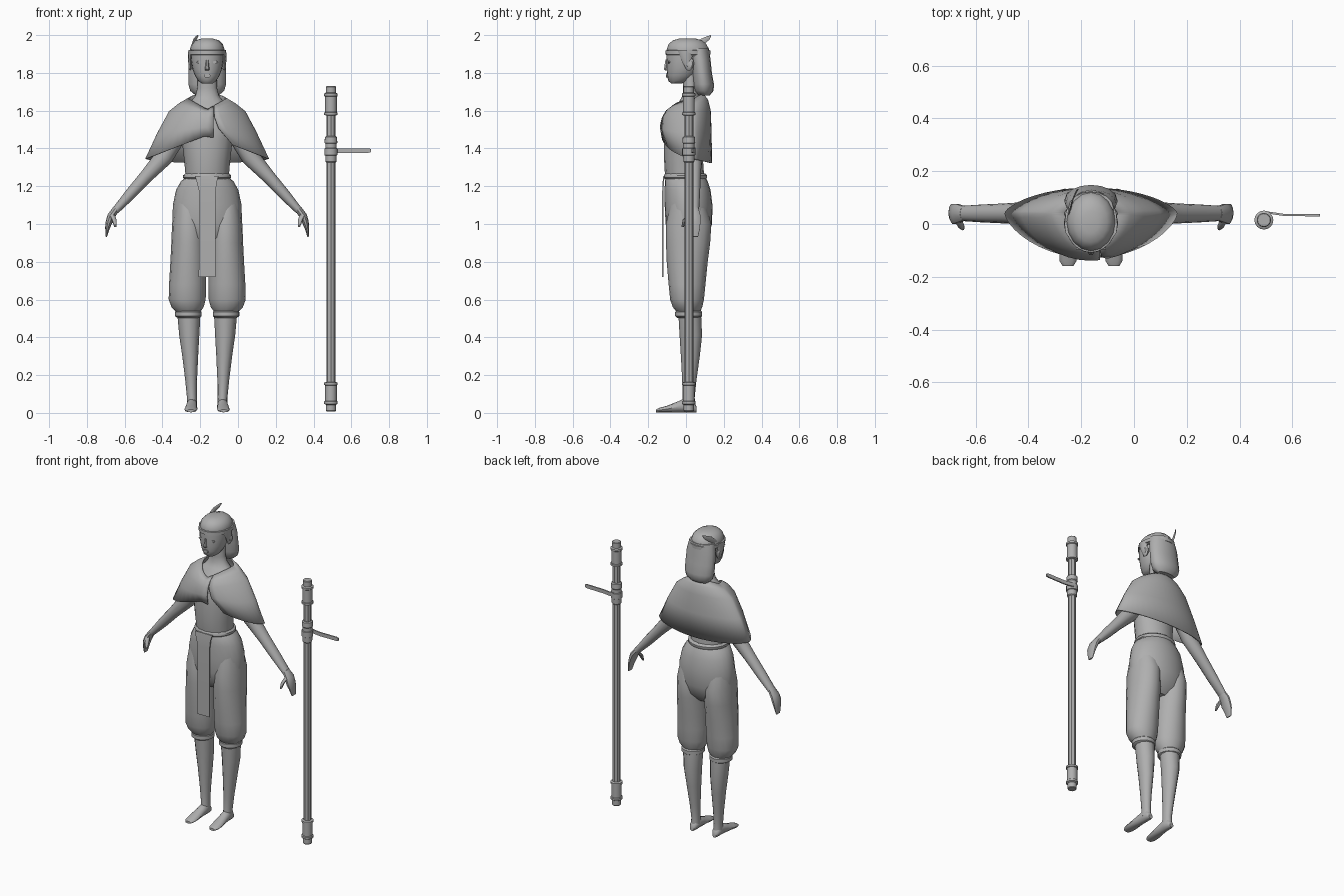
import bpy, bmesh, math
from mathutils import Vector as V

CX = -0.163          # centre line of the figure
grey = bpy.data.materials.new("clay grey")
grey.diffuse_color = (0.43, 0.43, 0.43, 1)


def loft(name, rings, closed=True, caps=True, angle=40):
    """Skin a list of point rings that share one point count."""
    bm = bmesh.new()
    vs = [[bm.verts.new(p) for p in r] for r in rings]
    n = len(rings[0])
    for a, b in zip(vs, vs[1:]):
        for i in range(n if closed else n - 1):
            j = (i + 1) % n
            bm.faces.new((a[i], a[j], b[j], b[i]))
    if caps and closed:
        bm.faces.new(vs[0][::-1])
        bm.faces.new(vs[-1])
    bmesh.ops.recalc_face_normals(bm, faces=bm.faces)
    me = bpy.data.meshes.new(name)
    bm.to_mesh(me)
    bm.free()
    me.materials.append(grey)
    ob = bpy.data.objects.new(name, me)
    bpy.context.collection.objects.link(ob)
    bpy.context.view_layer.objects.active = ob
    ob.select_set(True)
    if angle:
        bpy.ops.object.shade_smooth_by_angle(angle=math.radians(angle))
    ob.select_set(False)
    return ob


def oval(c, u, v, n=16):
    c, u, v = V(c), V(u), V(v)
    return [c + u * math.cos(2 * math.pi * i / n) + v * math.sin(2 * math.pi * i / n)
            for i in range(n)]


def stack(name, rows, x=CX, n=16, angle=40):
    """Rows of (z, half width, front y, back y, x offset)."""
    rings = []
    for r in rows:
        z, a, f, b = r[:4]
        dx = r[4] if len(r) > 4 else 0
        rings.append(oval((x + dx, (f + b) / 2, z), (a, 0, 0), (0, (b - f) / 2, 0), n))
    return loft(name, rings, angle=angle)


# Torso and neck
stack("torso", [(1.2, .115, -.1, .1), (1.27, .116, -.112, .095), (1.34, .122, -.116, .09),
                (1.45, .135, -.118, .09), (1.55, .15, -.105, .1), (1.61, .13, -.075, .095),
                (1.65, .085, -.035, .08), (1.68, .062, -.018, .068), (1.72, .052, -.015, .06),
                (1.8, .05, -.02, .06)])

# Trousers: hips plus two baggy legs
stack("hips", [(1.245, .117, -.108, .105), (1.225, .14, -.112, .115), (1.18, .165, -.113, .13),
               (1.1, .182, -.113, .14), (1.0, .184, -.108, .138), (.93, .17, -.09, .115),
               (.88, .12, -.05, .07)], n=24)
stack("waist_band", [(1.235, .118, -.108, .104), (1.245, .127, -.117, .112),
                     (1.258, .127, -.117, .112), (1.268, .116, -.11, .1)], n=20)
for s, side in ((-1, "right"), (1, "left")):
    stack(side + "_trouser_leg",
          [(1.12, .07, -.08, .1, s * .1), (1.0, .087, -.106, .134, s * .099),
           (.9, .091, -.106, .128, s * .099), (.8, .094, -.102, .115, s * .101),
           (.68, .098, -.092, .103, s * .104), (.6, .098, -.084, .095, s * .106),
           (.56, .085, -.07, .086, s * .104), (.535, .064, -.05, .075, s * .1)])
    stack(side + "_cuff",
          [(.545, .06, -.045, .075, s * .1), (.535, .07, -.057, .085, s * .1),
           (.512, .07, -.057, .085, s * .1), (.502, .055, -.045, .072, s * .1)])
    # Lower leg
    stack(side + "_calf",
          [(.52, .061, -.04, .08, s * .097), (.41, .053, -.034, .085, s * .095),
           (.3, .042, -.027, .073, s * .09), (.17, .031, -.02, .055, s * .085),
           (.08, .026, -.018, .046, s * .081), (.03, .027, -.025, .05, s * .081)], n=12)
    # Foot, lofted from heel to toe
    loft(side + "_foot",
         [oval((CX + s * ox, y, (h + .003) / 2), (w, 0, 0), (0, 0, (h - .003) / 2), 12)
          for y, w, h, ox in ((.056, .014, .035, .081), (.04, .025, .06, .081),
                              (0, .028, .08, .081), (-.04, .03, .062, .083),
                              (-.1, .034, .038, .086), (-.14, .032, .027, .087),
                              (-.16, .02, .018, .087))])
    # Arm and hand: x offset, z, half thickness, half width in y
    arm = [(.13, 1.53, .06, .055), (.225, 1.36, .05, .045), (.325, 1.25, .036, .038),
           (.41, 1.155, .03, .034), (.485, 1.072, .02, .029)]
    d = V((s * .7, 0, .7))
    loft(side + "_arm", [oval((CX + s * x, .04, z), d * t, (0, w, 0), 12)
                         for x, z, t, w in arm])
    hand = [(.478, 1.085, .019, .027, .04), (.507, 1.045, .02, .038, .04),
            (.52, 1.01, .017, .04, .038), (.528, .98, .012, .034, .042),
            (.535, .932, .004, .02, .045)]
    loft(side + "_hand", [oval((CX + s * x, y, z), (s * t, 0, t * .3), (0, w, 0), 10)
                          for x, z, t, w, y in hand])
    loft(side + "_thumb", [oval((CX + s * x, y, z), (t, 0, 0), (0, t, 0), 8)
                           for x, y, z, t in ((.505, .02, 1.05, .015), (.493, -.005, 1.022, .013),
                                              (.486, -.018, .985, .006))])

# Hanging sash
loft("front_sash", [[(CX + x0, y - .004, z), (CX + x1, y - .004, z),
                     (CX + x1, y + .003, z), (CX + x0, y + .003, z)]
                    for z, x0, x1, y in ((1.255, -.065, .06, -.116), (1.22, -.055, .05, -.12),
                                         (1.17, -.042, .045, -.122), (.9, -.044, .045, -.123),
                                         (.72, -.045, .044, -.122))], angle=30)

# Cape: open rings from collar to hem, slit at the front and parted at the hem
cape = []
# half width, front y, back y, z at front / side / back, x of right-hand slit edge
for a, f, b, zf, zs, zb, gap in ((.1, -.08, .09, 1.605, 1.662, 1.69, .036),
                                 (.15, -.108, .115, 1.59, 1.635, 1.655, .036),
                                 (.2, -.126, .128, 1.56, 1.595, 1.6, .038),
                                 (.262, -.136, .133, 1.515, 1.48, 1.48, .06),
                                 (.325, -.127, .135, 1.47, 1.345, 1.322, .135)):
    t0 = -math.pi / 2 + math.asin(gap / a)
    t1 = 1.5 * math.pi + math.asin(.034 / a)
    ring = []
    for i in range(41):
        t = t0 + (t1 - t0) * i / 40
        c, sn = math.cos(t), math.sin(t)
        k = abs(sn) ** 1.35
        y = .04 + k * ((f - .04) if sn < 0 else (b - .04))
        g = 1 - abs(c) if sn < 0 else k
        z = zs + g * ((zf if sn < 0 else zb) - zs)
        ring.append((CX + a * c, y, z))
    cape.append(ring)
cape_ob = loft("cape", cape, closed=False, angle=50)
m = cape_ob.modifiers.new("cloth thickness", 'SOLIDIFY')
m.thickness = .006
m.offset = 0

# Head
stack("head", [(1.745, .03, -.08, -.02), (1.757, .047, -.093, .02), (1.785, .065, -.1, .05),
               (1.82, .078, -.102, .07), (1.87, .086, -.104, .08), (1.92, .087, -.102, .09)], n=20)
loft("nose", [oval((CX, y, z), (w, 0, 0), (0, .01, 0), 6)
              for y, z, w in ((-.1, 1.87, .006), (-.108, 1.82, .012), (-.1, 1.812, .01))])
loft("mouth", [oval((CX, y, 1.785), (.018, 0, 0), (0, 0, .011), 10) for y in (-.106, -.094)])
for s, side in ((-1, "right"), (1, "left")):
    loft(side + "_eye", [oval((CX + s * .04, y, 1.857), (.017, 0, 0), (0, 0, .007), 8)
                         for y in (-.096, -.086)])
    loft(side + "_ear", [oval((CX + s * x, .02, 1.845), (0, w, 0), (0, w * .2, w * 1.6), 10)
                         for x, w in ((.078, .014), (.09, .022), (.099, .014))])
    # Side lock in front of the ear
    stack(side + "_side_lock", [(1.92, .012, -.045, .04, s * .088), (1.87, .013, -.025, .03, s * .09),
                                (1.82, .006, 0, .03, s * .088)], n=8)

# Hair: crown plus long back fall
stack("hair_crown", [(1.89, .09, -.1, .12), (1.925, .092, -.102, .122), (1.952, .083, -.092, .108),
                     (1.972, .062, -.07, .085), (1.982, .03, -.035, .05)])
stack("back_hair", [(1.93, .085, .0, .122), (1.87, .097, .02, .13), (1.8, .1, .03, .137),
                    (1.74, .1, .036, .148), (1.705, .09, .042, .146), (1.68, .06, .07, .125)])
# Headband and feather
stack("headband", [(1.895, .094, -.104, .124), (1.897, .099, -.109, .129),
                   (1.918, .099, -.108, .129), (1.92, .094, -.103, .124)], n=24)
loft("feather", [oval((CX + x, y, z), (.003, 0, .001), (.003, w * .6, -w * .8), 8)
                 for x, y, z, w in ((-.085, .02, 1.91, .004), (-.08, .05, 1.937, .014),
                                    (-.07, .09, 1.968, .016), (-.058, .118, 1.985, .011),
                                    (-.05, .132, 1.998, .002))])

# Staff: ribbed shaft, end sleeves, wrapped grip
SX, SY = .492, .015


def rod(name, rows, n=16):
    stack(name, [(z, r, SY - r, SY + r) for z, r in rows], x=SX, n=n, angle=30)


rod("staff_shaft", [(.03, .024), (1.71, .024)], n=8)
for base, flip, part in ((.008, 1, "bottom"), (1.73, -1, "top")):
    rows = [(0, .024), (.004, .027), (.035, .027), (.036, .03), (.04, .036), (.052, .036),
            (.056, .031), (.138, .031), (.14, .036), (.152, .036), (.156, .025)]
    rod("staff_%s_sleeve" % part, [(base + flip * z, r) for z, r in rows])
rod("staff_grip", [(1.325, .025), (1.33, .029), (1.362, .03), (1.365, .035), (1.4, .035),
                   (1.402, .03), (1.425, .03), (1.43, .034), (1.46, .032), (1.465, .025)])
# Ribbon streaming from the grip
loft("staff_ribbon", [[(x, y - .004, z - h), (x, y + .004, z - h),
                       (x, y + .004, z + h), (x, y - .004, z + h)]
                      for x, y, z, h in ((.49, .046, 1.392, .012), (.53, .04, 1.388, .012),
                                         (.57, .034, 1.388, .012), (.69, .033, 1.389, .012),
                                         (.705, .033, 1.389, .008))], angle=30)
